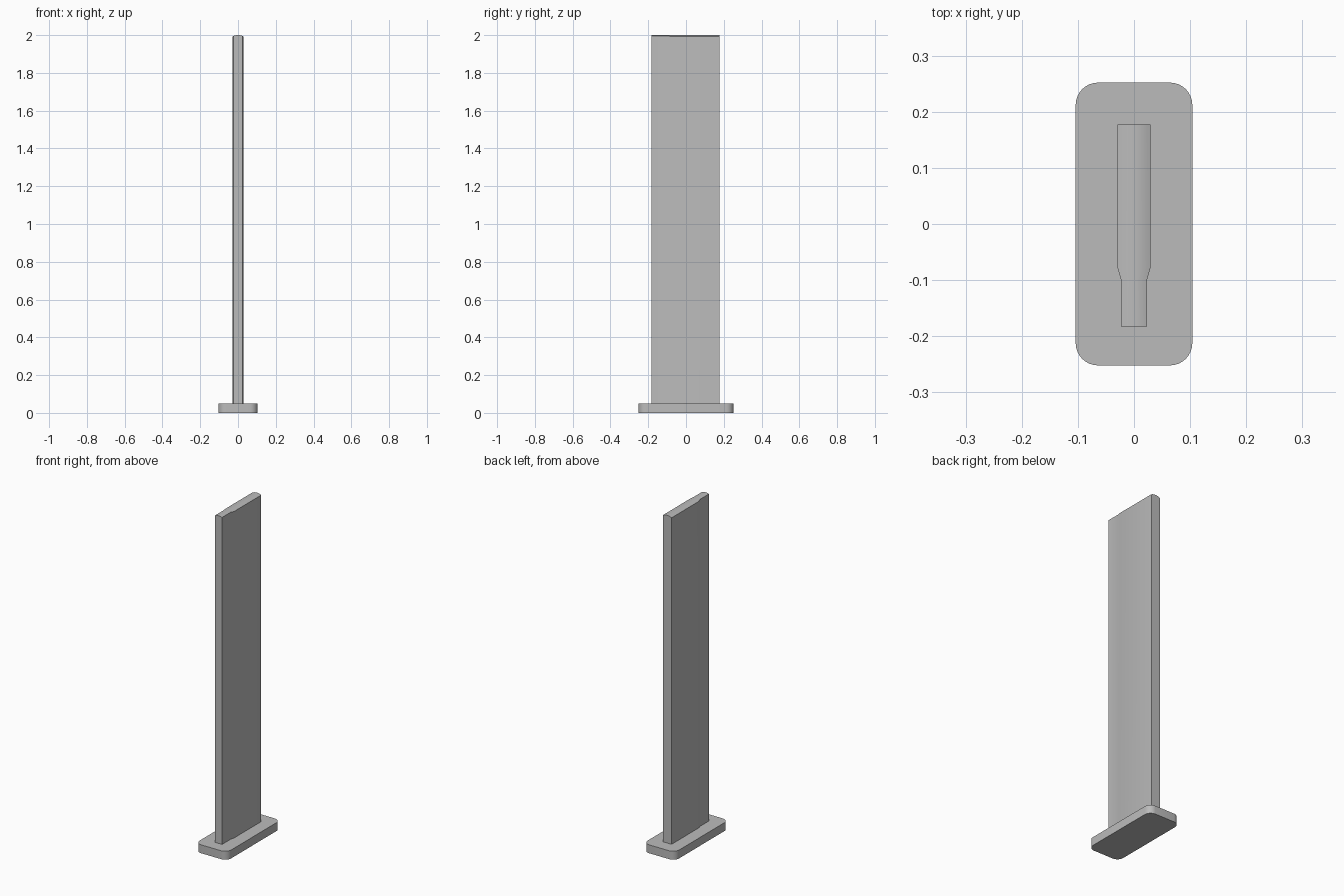
import bpy, bmesh, math

cube = bpy.data.objects.get("Cube")
if cube:
    bpy.data.objects.remove(cube, do_unlink=True)

grey = bpy.data.materials.new("plain grey")
grey.use_nodes = True
colour = (0.5, 0.5, 0.5, 1)
grey.diffuse_color = colour
grey.node_tree.nodes["Principled BSDF"].inputs["Base Color"].default_value = colour


def finish(name, bm):
    bmesh.ops.recalc_face_normals(bm, faces=bm.faces)
    mesh = bpy.data.meshes.new(name)
    bm.to_mesh(mesh)
    bm.free()
    mesh.materials.append(grey)
    obj = bpy.data.objects.new(name, mesh)
    bpy.context.collection.objects.link(obj)
    bpy.ops.object.select_all(action='DESELECT')
    obj.select_set(True)
    bpy.context.view_layer.objects.active = obj
    bpy.ops.object.shade_smooth_by_angle(angle=math.radians(30))
    return obj


# Base plate with rounded vertical corners
half_x, half_y, height, radius = 0.104, 0.252, 0.05, 0.04
bm = bmesh.new()
outline = []
for quarter, (sx, sy) in enumerate([(1, 1), (-1, 1), (-1, -1), (1, -1)]):
    for i in range(9):
        a = (quarter + i / 8) * math.pi / 2
        outline.append(bm.verts.new((sx * (half_x - radius) + radius * math.cos(a),
                                     sy * (half_y - radius) + radius * math.sin(a), 0)))
bottom = bm.faces.new(outline)
lifted = bmesh.ops.extrude_face_region(bm, geom=[bottom], use_keep_orig=True)
top_verts = [g for g in lifted["geom"] if isinstance(g, bmesh.types.BMVert)]
bmesh.ops.translate(bm, verts=top_verts, vec=(0, 0, height))
finish("base_plate", bm)

# Upright slab: narrower front, short taper, gently arched top
stations = [(-0.183, 0.023), (-0.1, 0.023), (-0.079, 0.029), (0.177, 0.029)]
arch_steps, arch_drop, wide = 10, 0.007, 0.029
bm = bmesh.new()
rings = []
for y, half in stations:
    section = [(-half, height)]
    for i in range(arch_steps + 1):
        x = half * (2 * i / arch_steps - 1)
        section.append((x, 2 - arch_drop * (x / wide) ** 2))
    section.append((half, height))
    rings.append([bm.verts.new((x, y, z)) for x, z in section])
for near, far in zip(rings, rings[1:]):
    for i in range(len(near)):
        j = (i + 1) % len(near)
        bm.faces.new((near[i], near[j], far[j], far[i]))
bm.faces.new(rings[0])
bm.faces.new(rings[-1])
finish("upright_slab", bm)
